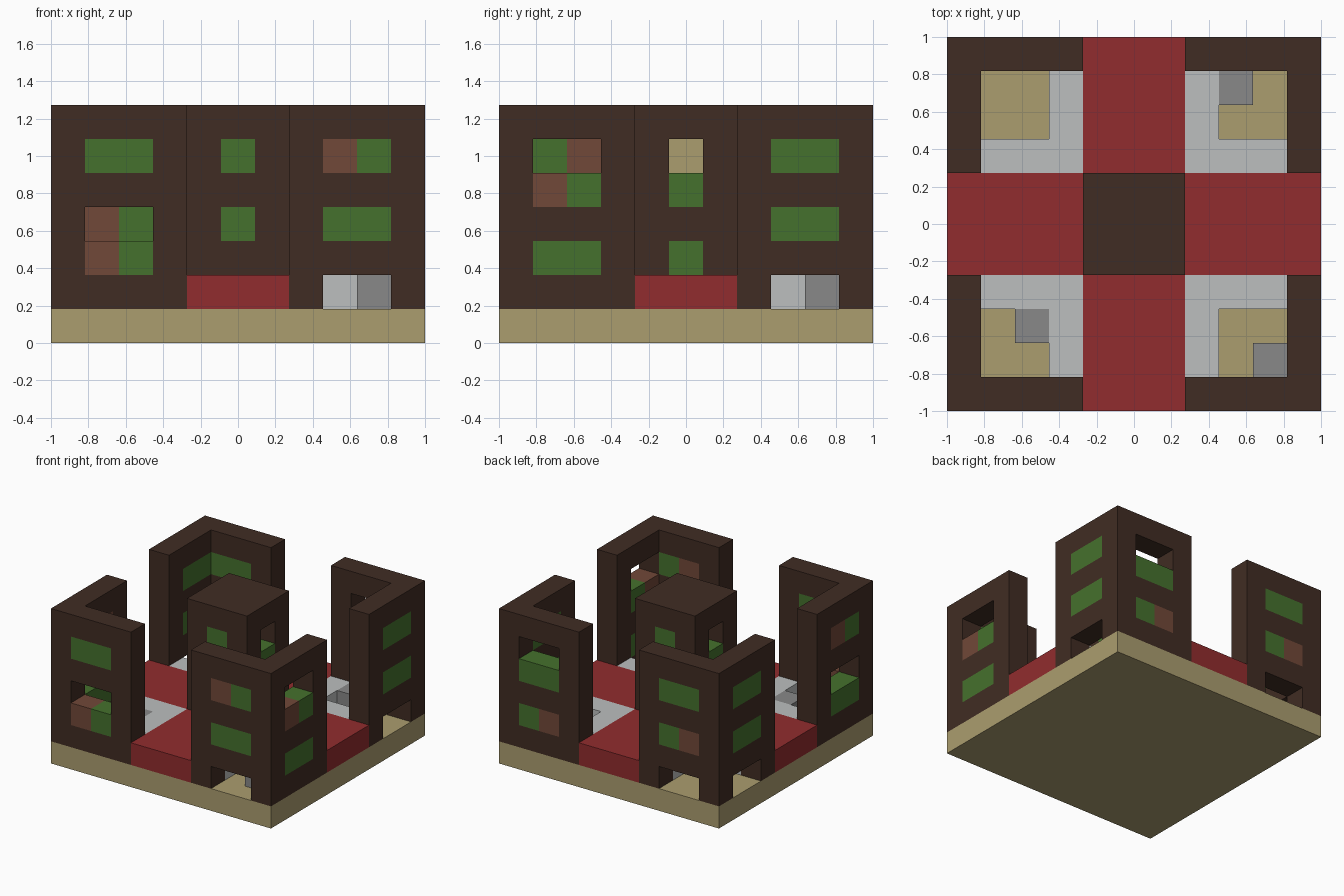
import bpy
import bmesh
from mathutils import Vector

if "Cube" in bpy.data.objects:
    bpy.data.objects.remove(bpy.data.objects["Cube"])

N = 11              # blocks along each side
S = 2 / N           # size of one block
END = N - 1


def srgb(*rgb):
    return [((c / 255 + 0.055) / 1.055) ** 2.4 for c in rgb] + [1]


COLOURS = {
    "dark_brown": srgb(64, 44, 35),
    "sand": srgb(171, 157, 111),
    "leaf_green": srgb(69, 113, 45),
    "rust_brown": srgb(113, 72, 56),
    "deep_red": srgb(145, 44, 46),
    "light_grey": srgb(188, 191, 191),
    "mid_grey": srgb(136, 136, 136),
}
materials = {}
for name, colour in COLOURS.items():
    mat = bpy.data.materials.new(name)
    mat.use_nodes = True
    mat.diffuse_color = colour
    mat.node_tree.nodes["Principled BSDF"].inputs["Base Color"].default_value = colour
    materials[name] = mat

cells = {}          # block position -> (part, colour)


def fill(part, xs, ys, zs, colour):
    """Fill an inclusive range of blocks."""
    for x in range(xs[0], xs[1] + 1):
        for y in range(ys[0], ys[1] + 1):
            for z in range(zs[0], zs[1] + 1):
                cells[x, y, z] = (part, colour)


def paint(pos, colour):
    """Recolour one block, or open a hole when there is no colour."""
    if colour is None:
        cells.pop(pos, None)
    else:
        cells[pos] = (cells[pos][0], colour)


# Base slab and raised crossing paths
fill("base_slab", (0, END), (0, END), (0, 0), "sand")
fill("path_cross", (4, 6), (0, END), (1, 1), "deep_red")
fill("path_cross", (0, END), (4, 6), (1, 1), "deep_red")

# Four corner towers: L-shaped walls and a raised inner walkway
for depth, y_out in (("front", 0), ("back", END)):
    for side, x_out in (("right", 0), ("left", END)):
        def span(edge, a, b):
            return (a, b) if edge == 0 else (END - b, END - a)
        wall, walk = f"{depth}_{side}_wall", f"{depth}_{side}_walkway"
        fill(wall, span(x_out, 0, 3), span(y_out, 0, 0), (1, 6), "dark_brown")
        fill(wall, span(x_out, 0, 0), span(y_out, 0, 3), (1, 6), "dark_brown")
        fill(walk, span(x_out, 1, 3), span(y_out, 3, 3), (1, 1), "light_grey")
        fill(walk, span(x_out, 3, 3), span(y_out, 1, 3), (1, 1), "light_grey")

# Loose grey blocks in three of the rooms
for name, x, y in (("front_right", 2, 2), ("front_left", 9, 1), ("back_left", 8, 9)):
    fill(f"{name}_block", (x, x), (y, y), (1, 1), "mid_grey")

# Windows, sills and openings: level -> pair of colours along the wall
G, R, HOLE = "leaf_green", "rust_brown", None
DOOR = {1: (HOLE, HOLE)}
PLAIN = {5: (G, G), 3: (G, G), **DOOR}
FACADES = (
    ("y", 0, 1, {5: (G, G), 3: (HOLE, HOLE), 2: (R, G)}),
    ("y", 0, 8, {5: (R, G), 3: (G, G), **DOOR}),
    ("y", END, 1, {5: (G, G), 3: (R, G), **DOOR}),
    ("y", END, 8, {5: (HOLE, HOLE), 4: (G, G), 2: (R, G)}),
    ("x", 0, 1, {5: (G, R), 3: (HOLE, HOLE), 2: (G, G)}),
    ("x", 0, 8, PLAIN),
    ("x", END, 1, {5: (HOLE, HOLE), 4: (R, G), 2: (G, G)}),
    ("x", END, 8, PLAIN),
)
for axis, plane, start, rows in FACADES:
    for z, pair in rows.items():
        for i, colour in enumerate(pair, start):
            paint((i, plane, z) if axis == "y" else (plane, i, z), colour)

# Central tower with a sand core behind its side openings
fill("central_tower", (4, 6), (4, 6), (2, 6), "dark_brown")
paint((5, 5, 5), "sand")
for edge in (4, 6):
    for z in (5, 3):
        paint((5, edge, z), G)
    for z, colour in ((5, HOLE), (4, G), (2, G)):
        paint((edge, 5, z), colour)


def build(part):
    """Make one object from the exposed faces of a part's blocks."""
    mine = {p: c for p, (owner, c) in cells.items() if owner == part}
    palette = sorted(set(mine.values()))
    bm = bmesh.new()
    for pos, colour in mine.items():
        centre = Vector(pos) + Vector((0.5, 0.5, 0.5))
        for axis in range(3):
            for sign in (-1, 1):
                normal = Vector((0, 0, 0))
                normal[axis] = sign
                if tuple(int(v) for v in Vector(pos) + normal) in cells:
                    continue
                u = Vector((0, 0, 0))
                u[(axis + 1) % 3] = 0.5
                v = normal.cross(u)
                mid = centre + normal / 2
                corners = [mid - u - v, mid + u - v, mid + u + v, mid - u + v]
                verts = [bm.verts.new((c - Vector((N / 2, N / 2, 0))) * S) for c in corners]
                bm.faces.new(verts).material_index = palette.index(colour)
    bmesh.ops.remove_doubles(bm, verts=bm.verts[:], dist=S / 100)
    mesh = bpy.data.meshes.new(part)
    bm.to_mesh(mesh)
    bm.free()
    for colour in palette:
        mesh.materials.append(materials[colour])
    bpy.context.collection.objects.link(bpy.data.objects.new(part, mesh))


for part in sorted({owner for owner, _ in cells.values()}):
    build(part)
